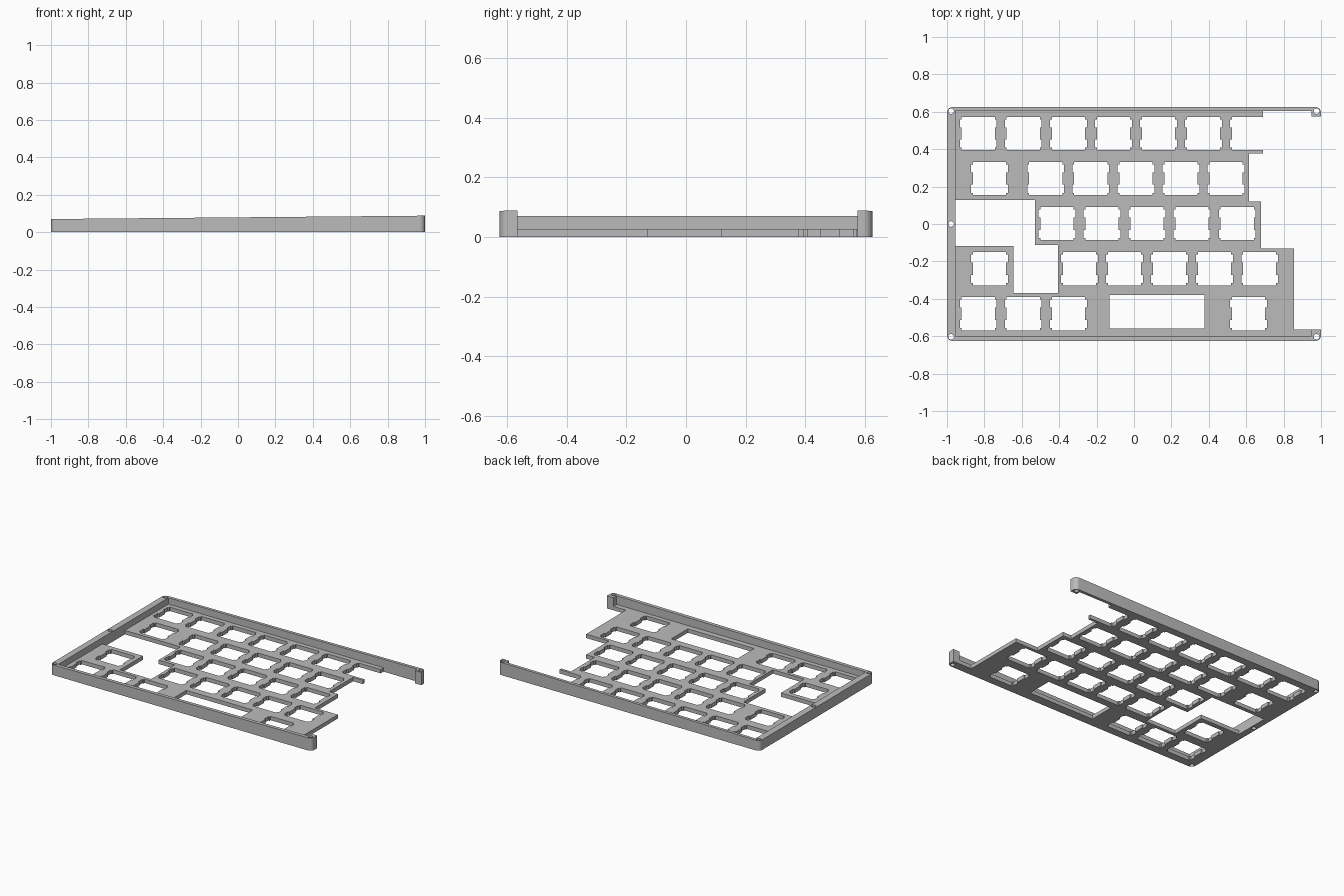
import bpy, bmesh, math

if "Cube" in bpy.data.objects:
    bpy.data.objects.remove(bpy.data.objects["Cube"], do_unlink=True)

grey = bpy.data.materials.new("plain grey")
grey.use_nodes = True
colour = (0.5, 0.5, 0.5, 1)
grey.diffuse_color = colour
grey.node_tree.nodes["Principled BSDF"].inputs["Base Color"].default_value = colour

U = 0.241      # key pitch
THICK = 0.027  # plate thickness
W, D = 1.0, 0.625


def prisms(name, outlines, z0, top):
    """Extrude closed outlines from z0 up to the height top(x)."""
    bm = bmesh.new()
    for pts in outlines:
        low = [bm.verts.new((x, y, z0)) for x, y in pts]
        high = [bm.verts.new((x, y, top(x))) for x, y in pts]
        bm.faces.new(low[::-1])
        bm.faces.new(high)
        n = len(pts)
        for i in range(n):
            j = (i + 1) % n
            bm.faces.new((low[i], low[j], high[j], high[i]))
    bmesh.ops.recalc_face_normals(bm, faces=bm.faces)
    mesh = bpy.data.meshes.new(name)
    bm.to_mesh(mesh)
    bm.free()
    mesh.materials.append(grey)
    ob = bpy.data.objects.new(name, mesh)
    bpy.context.collection.objects.link(ob)
    return ob


def cut(target, outlines):
    """Cut all outlines through the target."""
    cutter = prisms("cutter", outlines, -0.1, lambda x: 0.3)
    cutter.hide_render = True
    mod = target.modifiers.new("holes", 'BOOLEAN')
    mod.operation = 'DIFFERENCE'
    mod.solver = 'EXACT'
    mod.object = cutter
    bpy.ops.object.select_all(action='DESELECT')
    target.select_set(True)
    bpy.context.view_layer.objects.active = target
    bpy.ops.object.modifier_apply(modifier=mod.name)
    bpy.data.objects.remove(cutter, do_unlink=True)
    bpy.ops.object.shade_smooth_by_angle(angle=math.radians(30))


def arc(cx, cy, r, start, sweep, n):
    return [(cx + r * math.cos(math.radians(start + sweep * i / n)),
             cy + r * math.sin(math.radians(start + sweep * i / n)))
            for i in range(n + 1)]


def switch_hole(cx, cy):
    """Square switch opening with two clip notches on each side."""
    h, w, a, b = 0.0885, 0.0985, 0.076, 0.033
    side = [(h, -h), (h, -a), (w, -a), (w, -b), (h, -b),
            (h, b), (w, b), (w, a), (h, a), (h, h)]
    full = side + [(-x, -y) for x, y in side]
    return [(cx + x, cy + y) for x, y in full]


# Key plate with its stepped right edge
plate = prisms("key_plate", [[
    (-0.955, -0.6), (0.95, -0.6), (0.95, -0.565), (0.855, -0.565),
    (0.855, -0.13), (0.68, -0.13), (0.68, 0.12), (0.615, 0.12),
    (0.615, 0.378), (0.69, 0.378), (0.69, 0.604), (-0.955, 0.604)]],
    0, lambda x: THICK)

# Switch openings: row, first centre, number of keys
runs = [(2, -0.833, 7), (1, -0.773, 1), (1, -0.472, 5), (0, -0.412, 5),
        (-1, -0.773, 1), (-1, -0.292, 5), (-2, -0.833, 3), (-2, 0.613, 1)]
holes = [switch_hole(x + k * U, row * U + 0.002)
         for row, x, n in runs for k in range(n)]
# Long bar opening and the irregular opening on the left
holes.append([(-0.13, -0.56), (0.378, -0.56), (0.378, -0.379), (-0.13, -0.379)])
holes.append([(-0.97, -0.117), (-0.645, -0.117), (-0.645, -0.369),
              (-0.406, -0.369), (-0.406, -0.112), (-0.53, -0.112),
              (-0.53, 0.128), (-0.97, 0.128)])
cut(plate, holes)

# Raised rim, open on the right, rising gently from left to right
R = 0.03
rim_outline = (arc(-W + R, D - R, R, 90, 90, 8)
               + arc(-W + R, -D + R, R, 180, 90, 8)
               + arc(W - R, -D + R, R, 270, 90, 8)
               + [(W, -0.565), (0.95, -0.565), (0.95, -0.6), (-0.955, -0.6),
                  (-0.955, 0.604), (0.95, 0.604), (0.95, 0.575), (W, 0.575)]
               + arc(W - R, D - R, R, 0, 90, 8))
rim = prisms("raised_rim", [rim_outline], 0, lambda x: 0.079 + 0.009 * x)

# Screw holes through the rim
screws = [(-0.978, 0.603), (-0.978, 0), (-0.978, -0.603),
          (0.976, 0.603), (0.976, -0.603)]
cut(rim, [arc(x, y, 0.015, 0, 360, 20)[:-1] for x, y in screws])
